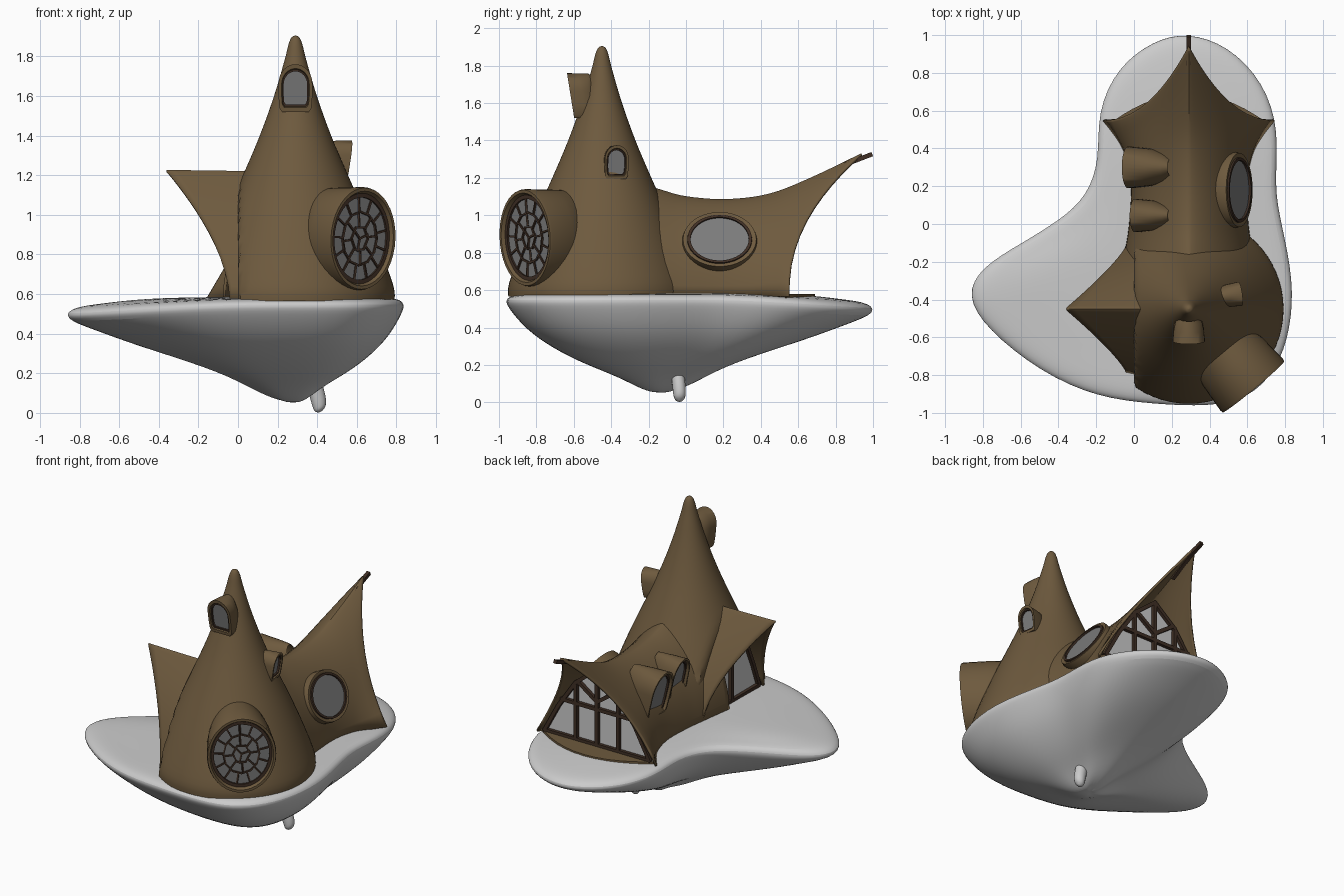
import bpy, bmesh, math
from mathutils import Vector, Matrix

if "Cube" in bpy.data.objects:
    bpy.data.objects.remove(bpy.data.objects["Cube"])

def material(name, rgb):
    m = bpy.data.materials.new(name)
    m.diffuse_color = (*rgb, 1)
    m.use_nodes = True
    m.node_tree.nodes["Principled BSDF"].inputs["Base Color"].default_value = m.diffuse_color
    return m

BROWN = material("thatch_brown", (0.155, 0.102, 0.048))
WOOD = material("dark_wood", (0.05, 0.028, 0.018))
GLASS = material("window_grey", (0.2, 0.2, 0.2))
CX, TY = 0.29, -0.45          # house axis x, tower centre y
FLOOR = 0.565

def finish(name, bm, mat=None):
    bmesh.ops.recalc_face_normals(bm, faces=bm.faces)
    me = bpy.data.meshes.new(name)
    bm.to_mesh(me)
    bm.free()
    ob = bpy.data.objects.new(name, me)
    bpy.context.collection.objects.link(ob)
    if mat:
        me.materials.append(mat)
    return ob

def loft(name, rings, mat=None, closed=True, caps=False, thick=0):
    bm = bmesh.new()
    rows = [[bm.verts.new(p) for p in r] for r in rings]
    n = len(rows[0])
    for a, b in zip(rows, rows[1:]):
        for i in range(n if closed else n - 1):
            j = (i + 1) % n
            bm.faces.new((a[i], a[j], b[j], b[i]))
    if caps:
        bm.faces.new(rows[0])
        bm.faces.new(rows[-1])
    ob = finish(name, bm, mat)
    if thick:
        mod = ob.modifiers.new("thickness", 'SOLIDIFY')
        mod.thickness, mod.offset = thick, 0
    return ob

def spline(pts, n):
    """Catmull-Rom through tuples of any length."""
    out = []
    for i in range(len(pts) - 1):
        a, b, c, d = (pts[max(0, min(len(pts) - 1, i + k))] for k in (-1, 0, 1, 2))
        for s in range(n):
            t = s / n
            out.append(tuple(0.5 * (2*q + (r-p)*t + (2*p-5*q+4*r-w)*t*t + (3*q-p-3*r+w)*t**3)
                             for p, q, r, w in zip(a, b, c, d)))
    return out + [pts[-1]]

def bars(name, segs, r, mat=WOOD):
    bm = bmesh.new()
    for p, q in segs:
        p, q = Vector(p), Vector(q)
        rot = (q - p).to_track_quat('Z', 'Y').to_matrix().to_4x4()
        bmesh.ops.create_cube(bm, size=1, matrix=Matrix.Translation((p + q) / 2) @ rot
                              @ Matrix.Diagonal((2*r, 2*r, (q - p).length + r, 1)))
    return finish(name, bm, mat)

def polygon(name, pts, mat=None):
    bm = bmesh.new()
    bm.faces.new([bm.verts.new(p) for p in pts])
    return finish(name, bm, mat)

# --- floating rock island ---
outline = [(.28, 1.025), (.5, .955), (.69, .76), (.775, .5), (.745, .2), (.785, 0), (.85, -.3), (.835, -.56),
           (.76, -.78), (.61, -.93), (.4, -.975), (.1, -.96), (-.2, -.925), (-.5, -.79), (-.79, -.56),
           (-.9, -.38), (-.82, -.23), (-.6, -.1), (-.4, .02), (-.25, .15), (-.185, .35), (-.2, .6),
           (-.09, .84), (.1, .98)]
def island_ring(s, kind, z):
    ring = []
    for x, y in outline:
        far = min(1, max(0, (-x - .1) / .7, (y - .3) / .7))
        rim = .55 - .045 * far
        zz = {'top': .585 + (rim + .025 - .585) * max(0, (s - .6) / .4), 'rim': rim + z,
              'low': z + .07 * far * math.sin(math.pi * s)}[kind]
        ring.append((.27 + (x - .27) * s, -.12 + (y + .12) * s, zz))
    return ring
island = loft("rock_island", [island_ring(*a) for a in (
    (.05, 'top', 0), (.6, 'top', 0), (.82, 'top', 0), (.95, 'top', 0), (1, 'rim', 0), (.985, 'rim', -.04),
    (.87, 'low', .39), (.7, 'low', .29), (.5, 'low', .205), (.28, 'low', .135), (.13, 'low', .065),
    (.04, 'low', .05))], caps=True)
sub = island.modifiers.new("smooth", 'SUBSURF')
sub.levels = sub.render_levels = 2

# --- hanging root under the island ---
def root(name, pts):
    rings = []
    for x, y, z, r in spline(pts, 5):
        rings.append([(x + r * math.cos(a), y + r * math.sin(a), z + .5 * r * math.cos(a))
                      for a in (k * math.tau / 14 for k in range(14))])
    loft(name, rings, caps=True)
root("hanging_root", [(.31, -.06, .22, .05), (.37, -.05, .18, .036), (.395, -.04, .11, .036),
                      (.41, -.035, .05, .034), (.415, -.035, .02, .026), (.417, -.035, .006, .008)])
root("root_loop", [(.36, -.1, .22, .03), (.39, -.08, .18, .025), (.4, -.05, .15, .02)])

# --- conical tower, flattened where the side gable opens ---
profile = [(.5, FLOOR), (.495, .64), (.43, .82), (.355, 1.0), (.265, 1.2), (.18, 1.4), (.108, 1.6),
           (.055, 1.78), (.035, 1.86), (.02, 1.895), (.002, 1.905)]
tower = [[(max(0, CX + r * math.cos(a)), TY + r * math.sin(a), z)
          for a in (k * math.tau / 64 for k in range(64))] for r, z in spline(profile, 4)]
loft("tower", tower, BROWN, caps=True)

# --- swept gable roofs: stations are (base out, ridge out, half width, ridge z, p, e, g) ---
def gable(name, stations, place):
    ts = [math.sin(k / 14 * math.pi / 2) for k in range(15)]
    rings = []
    for ob, orr, h, zr, p, e, g in spline(stations, 5):
        side = [(h * max(0, 1 - t**p)**e, ob + (orr - ob) * t**g, FLOOR + (zr - FLOOR) * t) for t in ts]
        pts = side + [(-w, o, z) for w, o, z in side[-2::-1]]
        rings.append([place(*q) for q in pts])
    loft(name, rings, BROWN, closed=False, thick=.014)

def at_back(w, o, z):
    return (CX + w, o, z)
def at_left(w, o, z):
    return (CX - o, TY + w, z)

gable("rear_wing_roof", [(-.36, -.36, .36, 1.2, 2, .75, 1), (-.14, -.15, .33, 1.135, 2, .75, 1),
                         (0, 0, .31, 1.095, 2, .7, 1), (.2, .22, .3, 1.08, 2, .7, 1.2),
                         (.36, .45, .33, 1.11, 1.8, .75, 1.6), (.46, .68, .38, 1.2, 1.4, .88, 2),
                         (.55, .94, .45, 1.325, 1, 1, 2.2)], at_back)
gable("side_gable_roof", [(.05, .05, .4, 1.22, 1.5, 1, 1.7), (.2, .3, .36, 1.215, 1.5, 1, 1.7),
                          (.33, .65, .33, 1.22, 1.4, 1, 1.7)], at_left)
bars("ridge_beam", [((CX, .72, 1.2), (CX, .86, 1.275)), ((CX, .86, 1.275), (CX, .99, 1.325))], .012)

# --- porch floor behind the rear window ---
porch = [(CX + .42 * math.cos(a), .53 + .16 * math.sin(a)**2) for a in (k * math.pi / 16 for k in range(17))]
loft("porch_floor", [[(x, y, z) for x, y in porch] for z in (.54, .578)], BROWN, caps=True)

# --- triangular gable windows with timber bars ---
def gable_window(name, half, place, out, extra):
    pts = half + [(-w, z) for w, z in half[-2::-1]]
    polygon(name + "_pane", [place(w, out, z) for w, z in pts])
    segs = list(zip(pts, pts[1:] + pts[:1])) + extra
    bars(name + "_frame", [(place(a[0], out + .01, a[1]), place(b[0], out + .01, b[1])) for a, b in segs], .012)

gable_window("rear_window", [(.395, .585), (.29, .78), (.16, .97), (0, 1.1)], at_back, .53,
             [((0, .58), (0, 1.1)), ((-.27, .83), (.27, .83)), ((0, .88), (.14, .98)), ((0, .88), (-.14, .98))]
             + [((s * .16, .58), (s * .16, .95)) for s in (-1, 1)])
gable_window("side_window", [(.295, .59), (.235, .75), (.125, 1.0), (0, 1.15)], at_left, .305,
             [((0, .58), (0, 1.15))])

# --- hooded windows: tube with inner lip, dark frame and pane ---
def frame(origin, n):
    n = Vector(n).normalized()
    side = Vector((0, 0, 1)).cross(n).normalized()
    up = n.cross(side)
    return Matrix.Translation(origin) @ Matrix((side, up, n)).transposed().to_4x4()

def ellipse(n=40):
    return [(math.cos(k * math.tau / n), math.sin(k * math.tau / n)) for k in range(n)]
def arch():
    top = [(math.cos(k * math.pi / 16), .2 + .8 * math.sin(k * math.pi / 16)) for k in range(17)]
    return top + [(-1, -.4), (-.95, -.85), (-.8, -1), (.8, -1), (.95, -.85), (1, -.4)]

def window(name, origin, n, shape, hw, hh, depth, lean=0, inner=.84, inset=.03, roll=.0, taper=1.0):
    M = frame(origin, n)
    def ring(out, s, sx=1.0):
        return [M @ Vector((x * hw * s * sx, y * hh * s, out + lean * y * hh * s)) for x, y in shape]
    mid = (1 + 2 * taper) / 3
    loft(name + "_hood", [ring(-depth, .97, taper * .75), ring(-depth * .85, .98, taper),
                          ring(-depth * .5, .99, (mid + 1) / 2), ring(-roll, 1), ring(0, 1 - roll),
                          ring(0, inner + .06), ring(-inset, inner)], BROWN)
    loft(name + "_frame", [ring(-inset - .01, inner + .03), ring(-inset + .012, inner + .02),
                           ring(-inset + .012, inner - .06), ring(-inset - .01, inner - .06)], WOOD)
    polygon(name + "_pane", ring(-inset, inner), GLASS)
    return M

N = Vector((.64, -.77, 0)).normalized()
HW, HH, LEAN, INSET = .215, .26, .05, .032
M = window("round_window", Vector((CX, TY, .88)) + N * .535, N, ellipse(), HW, HH, .34, LEAN, .86, INSET, .015, .85)

# --- irregular stone-like lattice in the round window ---
def lattice(a, s):
    x, y = math.cos(a) * s * HW, math.sin(a) * s * HH
    return M @ Vector((x, y, -INSET + .004 + LEAN * y))
segs = []
for s, n in ((.25, 6), (.52, 12)):
    segs += [(lattice(k * math.tau / n, s), lattice((k + 1) * math.tau / n, s)) for k in range(n)]
for s0, s1, n, off in ((0, .25, 3, .3), (.25, .52, 8, .1), (.52, .82, 13, .2)):
    segs += [(lattice(off + k * math.tau / n, s0), lattice(off + k * math.tau / n, s1)) for k in range(n)]
bars("round_window_lattice", segs, .005)

# --- dormers on tower and wing, and the oval wing window ---
window("front_dormer", (CX, -.617, 1.64), (0, -1, 0), arch(), .085, .12, .12, .16, .76, .02, 0, .85)
window("right_dormer", (.56, -.37, 1.285), (1, .15, 0), arch(), .064, .09, .13, .15, .76, .02, 0, .8)
window("wing_dormer_large", (-.025, .3, .915), (-1, 0, 0), arch(), .11, .165, .24, .24, .84, .03, 0, .7)
window("wing_dormer_small", (.01, .045, .915), (-1, 0, 0), arch(), .088, .15, .2, .22, .84, .03, 0, .7)
window("oval_window", (.558, .18, .872), (.27, 0, .13), ellipse(), .2, .165, .1, 0, .84, .006, .02)

bpy.ops.object.select_all(action='SELECT')
bpy.context.view_layer.objects.active = island
bpy.ops.object.shade_smooth_by_angle(angle=math.radians(35))
